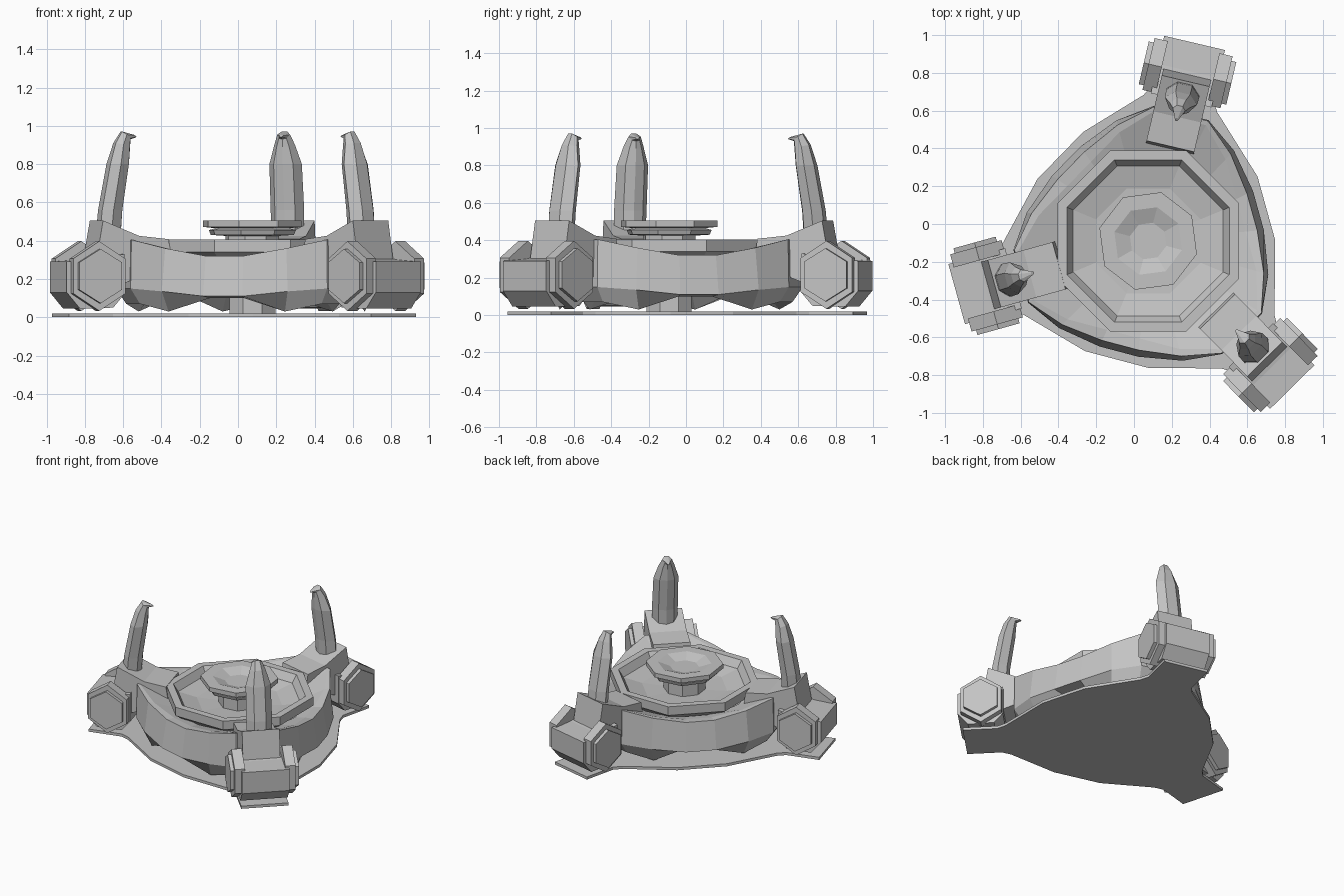
import bpy, bmesh, math
from mathutils import Matrix, Vector

if "Cube" in bpy.data.objects:
    bpy.data.objects.remove(bpy.data.objects["Cube"])

CX, CY = 0.075, -0.09
ARMS = [(76.8, .025), (195.5, 0.0), (314.6, .034)]   # direction, extra reach
MIDS = [135.8, 255.2, 15.5]                          # beam middles between arms
grey = bpy.data.materials.new("stone_grey")
grey.diffuse_color = (0.55, 0.55, 0.55, 1)
grey.use_nodes = True
grey.node_tree.nodes["Principled BSDF"].inputs["Base Color"].default_value = grey.diffuse_color


def finish(name, bm):
    bmesh.ops.recalc_face_normals(bm, faces=bm.faces)
    me = bpy.data.meshes.new(name)
    bm.to_mesh(me)
    bm.free()
    me.materials.append(grey)
    ob = bpy.data.objects.new(name, me)
    bpy.context.collection.objects.link(ob)
    ob.location = (CX, CY, 0)
    return ob


def loft(name, rings, closed=False):
    """Skin equal-length rings of points."""
    bm = bmesh.new()
    rows = [[bm.verts.new(p) for p in r] for r in rings]
    n = len(rows[0])
    pairs = list(zip(rows, rows[1:])) + ([(rows[-1], rows[0])] if closed else [])
    for a, b in pairs:
        for i in range(n):
            j = (i + 1) % n
            bm.faces.new((a[i], a[j], b[j], b[i]))
    if not closed:
        bm.faces.new(rows[0])
        bm.faces.new(rows[-1])
    return finish(name, bm)


def polar(r, deg, z):
    a = math.radians(deg)
    return (r * math.cos(a), r * math.sin(a), z)


def lathe(name, profile, phase):
    return loft(name, [[polar(r, phase + 45 * k, z) for k in range(8)] for r, z in profile])


def place(ob, deg, reach):
    """Turn a part to its arm direction and slide it outward."""
    ob.rotation_euler.z = math.radians(deg)
    ob.location += Vector(polar(reach, deg, 0))


def prism(name, profile, v0, v1):
    """Side profile (distance, height) extruded sideways."""
    return loft(name, [[(u, v, z) for u, z in profile] for v in (v0, v1)])


# Ground plate with a square foot below each arm
outline = []
for (a, reach), mid in zip(ARMS, MIDS):
    for u, v in ((0.74, -0.20), (0.80, -0.165), (1.04, -0.165),
                 (1.04, 0.165), (0.80, 0.165), (0.74, 0.20)):
        outline.append(Matrix.Rotation(math.radians(a), 3, 'Z') @ Vector((u + reach * .3, v, 0)))
    outline += [Vector(polar(0.672, mid + d, 0)) for d in (-15, 15)]
loft("ground_plate", [[(p.x, p.y, z) for p in outline] for z in (0.0, 0.02)])

# Curved body: sagging beams between the arms, sloping deck inside, open underneath
# columns: angle from beam middle, top radius, top z, low radius, low z, keel radius, keel z
stations = [(-48, .71, .405, .715, .15, .66, .07), (-31, .635, .36, .66, .135, .61, .03),
            (-10, .58, .32, .615, .11, .53, .10), (10, .58, .32, .615, .11, .53, .10),
            (31, .635, .36, .66, .135, .61, .03), (48, .71, .405, .715, .15, .66, .07)]
rings = [[] for _ in range(6)]
for mid in MIDS:
    for d, r1, z1, r2, z2, r3, z3 in stations:
        chord = min(.51 / math.cos(math.radians(d)), r1 - .025)
        for ring, (r, z) in zip(rings, ((.44, .30), (chord, z1 - .005), (r1, z1),
                                        (r2, z2), (r3, z3), (.42, .24))):
            ring.append(polar(r, mid + d, z))
loft("curved_body", rings, closed=True)

# Octagonal basin and its central stem
lathe("basin", [(.13, .02), (.13, .20), (.40, .26), (.52, .34), (.52, .405),
                (.465, .405), (.43, .35), (.30, .32), (.10, .31)], 22.5)
lathe("pedestal", [(.145, .29), (.145, .425), (.225, .43), (.235, .455), (.20, .465), (.267, .472),
                   (.267, .505), (.185, .505), (.10, .475)], 30)

for k, (a, reach) in enumerate(ARMS, 1):
    # Sloping mount reaching from the basin rim to the claw
    place(prism(f"claw_mount_{k}", [(.47, .28), (.49, .408), (.65, .425), (.845, .505),
                                    (.885, .28), (.80, .15)], -.13, .13), a, reach)
    # Outer housing
    place(prism(f"arm_housing_{k}", [(.74, .12), (.80, .05), (.98, .045), (1.052, .13),
                                     (1.052, .29), (.90, .30), (.74, .33)], -.165, .165), a, reach)
    # Hexagonal side caps, each with a smaller raised hexagon
    for s, side in ((1, "left"), (-1, "right")):
        for label, rad, half, v0, v1 in (("cap", .182, .141, .14, .212),
                                         ("cap_face", .142, .116, .20, .238)):
            hexa = [(.888 + half * math.sin(math.radians(60 * i)) / .866,
                     .215 + rad * math.cos(math.radians(60 * i))) for i in range(6)]
            place(prism(f"{side}_{label}_{k}", hexa, s * v0, s * v1), a, reach)
    # Claw curving inward to a beak: centre distance, height, half depth, half width, tilt
    sections = [(.775, .44, .062, .088, 0), (.765, .56, .06, .09, 0), (.725, .80, .055, .087, 0),
                (.705, .90, .042, .055, .01), (.685, .95, .025, .034, .02),
                (.635, .947, .008, .010, .006)]
    claw = [[(u + x * du, y * dv, z + x * t) for x, y in
             ((1, .45), (.2, 1), (-.75, .6), (-1, 0), (-.75, -.6), (.2, -1), (1, -.45))]
            for u, z, du, dv, t in sections]
    place(loft(f"claw_{k}", claw), a, reach)
